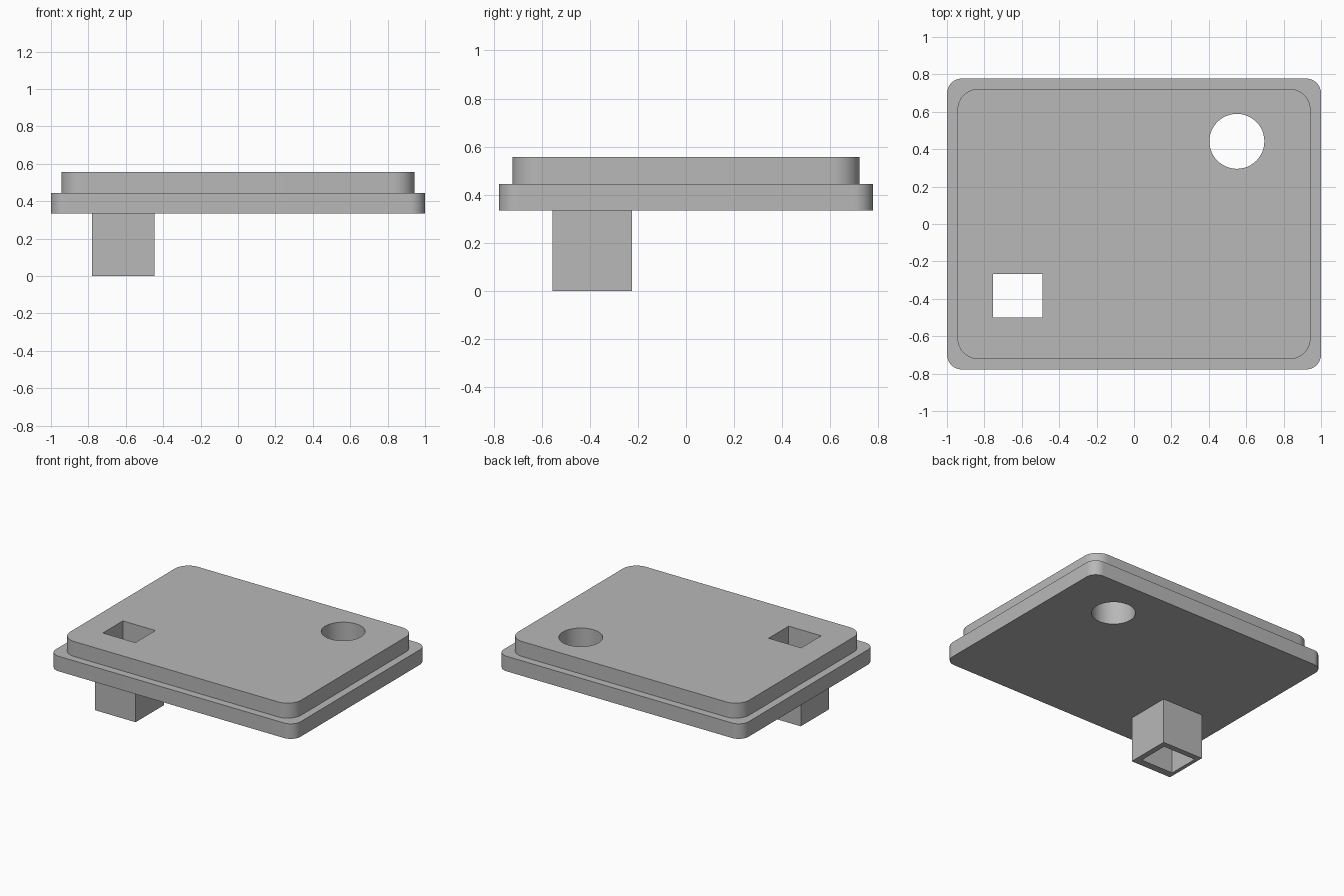
import bpy, bmesh, math

cube = bpy.data.objects.get("Cube")
if cube:
    bpy.data.objects.remove(cube, do_unlink=True)

grey = bpy.data.materials.new("mid grey")
grey.use_nodes = True
grey.diffuse_color = (0.48, 0.48, 0.48, 1)
grey.node_tree.nodes["Principled BSDF"].inputs["Base Color"].default_value = (0.48, 0.48, 0.48, 1)


def rounded_outline(cx, cy, hx, hy, radius, steps=12):
    """Rectangle outline with arc corners, counter-clockwise."""
    if radius == 0:
        return [(cx + sx * hx, cy + sy * hy) for sx, sy in ((1, 1), (-1, 1), (-1, -1), (1, -1))]
    points = []
    for corner, (sx, sy) in enumerate(((1, 1), (-1, 1), (-1, -1), (1, -1))):
        for i in range(steps + 1):
            a = (corner + i / steps) * math.pi / 2
            points.append((cx + sx * (hx - radius) + radius * math.cos(a),
                           cy + sy * (hy - radius) + radius * math.sin(a)))
    return points


def prism(name, outline, z0, z1):
    """Extrude an outline from z0 up to z1."""
    bm = bmesh.new()
    base = bm.faces.new([bm.verts.new((x, y, z0)) for x, y in outline])
    raised = bmesh.ops.extrude_face_region(bm, geom=[base], use_keep_orig=True)
    top = [v for v in raised["geom"] if isinstance(v, bmesh.types.BMVert)]
    bmesh.ops.translate(bm, verts=top, vec=(0, 0, z1 - z0))
    bmesh.ops.recalc_face_normals(bm, faces=bm.faces)
    mesh = bpy.data.meshes.new(name)
    bm.to_mesh(mesh)
    bm.free()
    mesh.materials.append(grey)
    obj = bpy.data.objects.new(name, mesh)
    bpy.context.collection.objects.link(obj)
    return obj


def activate(obj):
    bpy.ops.object.select_all(action='DESELECT')
    obj.select_set(True)
    bpy.context.view_layer.objects.active = obj


# Height levels: tube foot, plate underside, step, top
FOOT, UNDER, STEP, TOP = 0, 0.334, 0.445, 0.556

# Stepped plate and the square tube under it
parts = [
    prism("lower_plate", rounded_outline(0, 0, 1, 0.778, 0.08), UNDER, STEP),
    prism("raised_plate", rounded_outline(0, 0, 0.944, 0.722, 0.111), STEP, TOP),
    prism("square_tube", rounded_outline(-0.614, -0.39, 0.167, 0.166, 0), FOOT, UNDER),
]

# Cutters for the round hole and the square bore
cutters = [
    prism("round_cutter", rounded_outline(0.55, 0.442, 0.147, 0.147, 0.1469), -0.2, 0.8),
    prism("bore_cutter", rounded_outline(-0.621, -0.384, 0.133, 0.117, 0), -0.2, 0.8),
]

for part in parts:
    activate(part)
    # The tube only carries the square bore
    for cutter in (cutters[1:] if part.name == "square_tube" else cutters):
        mod = part.modifiers.new("hole", 'BOOLEAN')
        mod.operation = 'DIFFERENCE'
        mod.solver = 'EXACT'
        mod.object = cutter
        bpy.ops.object.modifier_apply(modifier=mod.name)
    bpy.ops.object.shade_smooth_by_angle(angle=math.radians(30))

for cutter in cutters:
    bpy.data.objects.remove(cutter, do_unlink=True)
